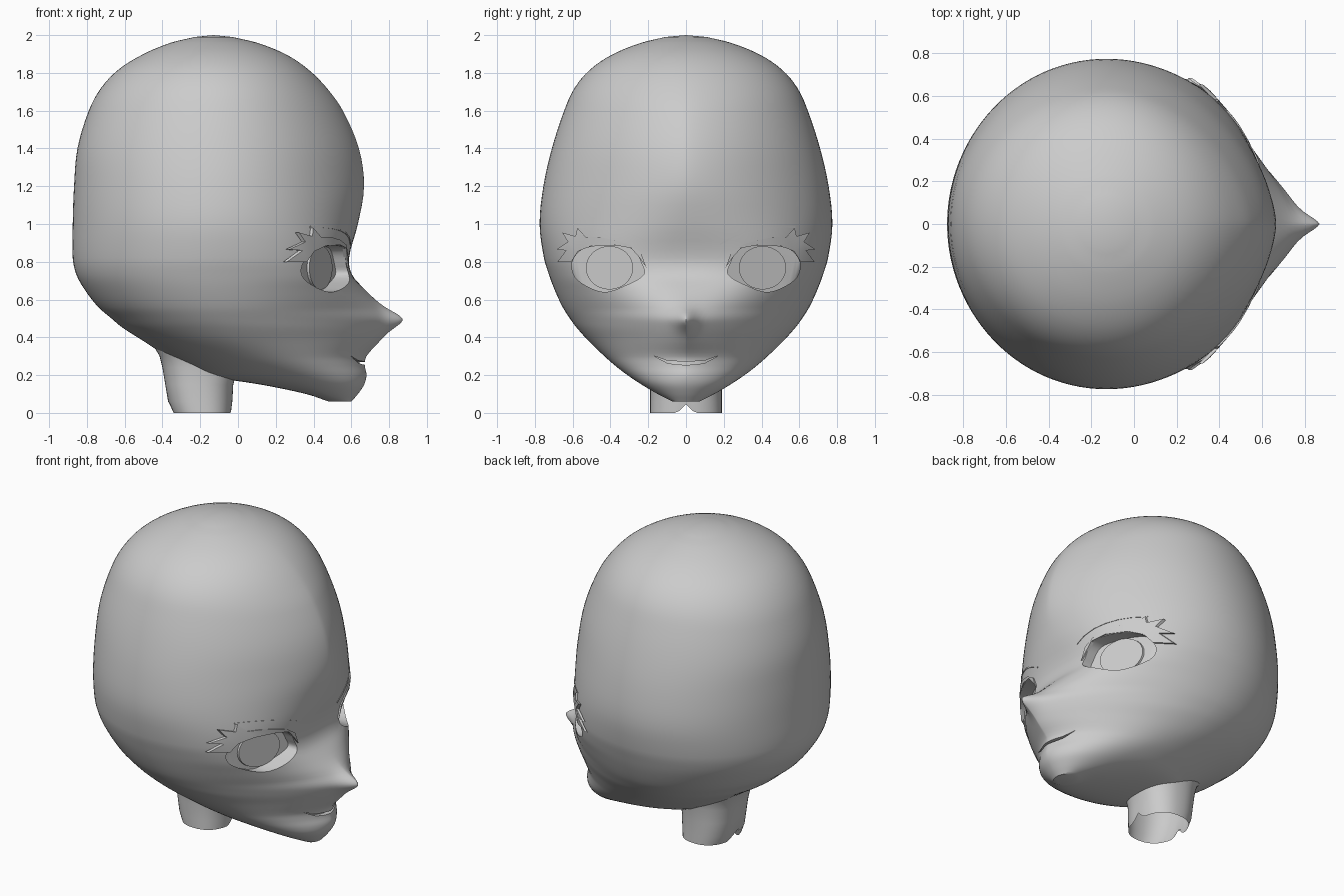
import bpy, bmesh
from math import sin, cos, pi, radians, exp

if "Cube" in bpy.data.objects:
    bpy.data.objects.remove(bpy.data.objects["Cube"])

# Head levels: z, back x, front x, half width, x of widest point, front roundness
LEVELS = [
    (0.06, 0.48, 0.60, 0.07, 0.55, 2.0), (0.10, 0.36, 0.635, 0.15, 0.47, 1.9),
    (0.15, 0.12, 0.668, 0.235, 0.38, 1.8), (0.20, -0.20, 0.68, 0.31, 0.28, 1.6),
    (0.25, -0.30, 0.672, 0.375, 0.19, 1.5), (0.30, -0.38, 0.68, 0.432, 0.11, 1.4),
    (0.38, -0.50, 0.75, 0.515, 0.0, 1.2), (0.45, -0.61, 0.80, 0.578, -0.05, 1.1),
    (0.50, -0.67, 0.815, 0.615, -0.08, 1.1), (0.56, -0.74, 0.765, 0.653, -0.10, 1.3),
    (0.65, -0.81, 0.675, 0.695, -0.12, 1.9), (0.73, -0.855, 0.605, 0.725, -0.13, 2.6),
    (0.82, -0.875, 0.588, 0.752, -0.13, 2.7), (1.00, -0.875, 0.635, 0.775, -0.13, 2.0),
    (1.20, -0.868, 0.667, 0.755, -0.13, 1.6), (1.40, -0.85, 0.64, 0.71, -0.13, 1.55),
    (1.60, -0.79, 0.555, 0.645, -0.13, 1.6), (1.72, -0.725, 0.47, 0.59, -0.13, 1.7),
    (1.82, -0.63, 0.37, 0.505, -0.13, 1.8), (1.90, -0.50, 0.25, 0.385, -0.13, 1.9),
    (1.96, -0.355, 0.10, 0.235, -0.13, 2.0), (1.99, -0.23, -0.03, 0.11, -0.13, 2.0),
]


def section(z):
    """Smoothly interpolated level values at height z."""
    n = len(LEVELS)
    i = max([0] + [k for k in range(n - 1) if LEVELS[k][0] <= z])
    a, b = LEVELS[i], LEVELS[i + 1]
    h = b[0] - a[0]
    t = min(1, max(0, (z - a[0]) / h))

    def slope(k, c):
        p, q = LEVELS[max(k - 1, 0)], LEVELS[min(k + 1, n - 1)]
        return (q[c] - p[c]) / (q[0] - p[0]) * h
    return [a[c] * (2*t**3 - 3*t*t + 1) + b[c] * (3*t*t - 2*t**3)
            + slope(i, c) * (t**3 - 2*t*t + t) + slope(i + 1, c) * (t**3 - t*t)
            for c in range(1, 6)]


def face_x(y, z):
    """x of the face surface at (y, z)."""
    xb, xf, w, xm, p = section(z)
    return xm + (xf - xm) * max(0, 1 - min(1, abs(y) / w) ** p) ** 0.5


def make_object(name, bm):
    bmesh.ops.recalc_face_normals(bm, faces=bm.faces)
    mesh = bpy.data.meshes.new(name)
    bm.to_mesh(mesh)
    bm.free()
    ob = bpy.data.objects.new(name, mesh)
    bpy.context.collection.objects.link(ob)
    return ob


def smooth(ob, angle):
    bpy.ops.object.select_all(action='DESELECT')
    ob.select_set(True)
    bpy.context.view_layer.objects.active = ob
    bpy.ops.object.shade_smooth_by_angle(angle=radians(angle))


def skin(bm, rings):
    rows = [[bm.verts.new(p) for p in r] for r in rings]
    n = len(rows[0])
    for lo, hi in zip(rows, rows[1:]):
        for i in range(n):
            bm.faces.new((lo[i], lo[(i+1) % n], hi[(i+1) % n], hi[i]))
    return rows


def prism(name, outline, back, front):
    """Solid with a (y, z) outline between two x surfaces."""
    bm = bmesh.new()
    rows = skin(bm, [[(f(y, z), y, z) for y, z in outline] for f in (back, front)])
    caps = [bm.faces.new(r) for r in rows]
    bmesh.ops.recalc_face_normals(bm, faces=bm.faces)
    bmesh.ops.triangulate(bm, faces=caps)
    return make_object(name, bm)


def rounded(pts, steps=4):
    """Closed Catmull-Rom curve."""
    out, n = [], len(pts)
    for i in range(n):
        a, b, c, d = (pts[(i + k) % n] for k in (-1, 0, 1, 2))
        for s in range(steps):
            t = s / steps
            out.append(tuple(0.5 * (2*b[k] + (c[k]-a[k])*t + (2*a[k]-5*b[k]+4*c[k]-d[k])*t*t
                             + (3*b[k]-a[k]-3*c[k]+d[k])*t**3) for k in (0, 1)))
    return out


# Head shell, with a small pointed nose bump
N = 56
rings = []
for a, b in zip(LEVELS, LEVELS[1:]):
    rings += [a[0] + (b[0] - a[0]) * k / 4 for k in range(4)]
rings.append(LEVELS[-1][0])


def head_ring(z):
    xb, xf, w, xm, p = section(z)
    half = []
    for i in range(N + 1):
        t = pi * i / N
        c, s = cos(t), max(0, sin(t))
        if c > 0:
            y = w * s ** (2 / p)
            nose = 0.055 * exp(-(y / 0.05) ** 2 - ((z - 0.495) / 0.055) ** 2)
            half.append((xm + (xf - xm) * c + nose, y, z))
        else:
            half.append((xm + (xm - xb) * c, w * s, z))
    return half + [(x, -y, zz) for x, y, zz in half[-2:0:-1]]


bm = bmesh.new()
rows = skin(bm, [head_ring(z) for z in rings])
bm.faces.new(rows[0])
crown = bm.verts.new((-0.13, 0, 2.0))
top = rows[-1]
for i in range(len(top)):
    bm.faces.new((top[i], top[(i + 1) % len(top)], crown))
head = make_object("head", bm)

# Eye, lash, brow and mouth outlines in (y, z)
EYE = rounded([(0.225, 0.73), (0.235, 0.79), (0.28, 0.865), (0.38, 0.885), (0.50, 0.88),
               (0.57, 0.85), (0.605, 0.78), (0.57, 0.70), (0.44, 0.64), (0.32, 0.675)])
IRIS = [(0.405 + 0.125 * cos(k * pi / 16), 0.768 + 0.115 * sin(k * pi / 16)) for k in range(32)]
LASH = [(0.21, 0.77), (0.24, 0.85), (0.30, 0.89), (0.38, 0.915), (0.46, 0.93), (0.53, 0.93),
        (0.575, 0.98), (0.585, 0.935), (0.655, 0.955), (0.625, 0.905), (0.685, 0.865),
        (0.635, 0.86), (0.68, 0.80), (0.607, 0.80), (0.572, 0.855), (0.50, 0.885),
        (0.38, 0.890), (0.29, 0.872), (0.245, 0.82)]
BROW_LINE = [(0.18, 0.897), (0.24, 0.93), (0.31, 0.957), (0.38, 0.974), (0.45, 0.985),
             (0.52, 0.99), (0.58, 0.988)]
BROW = BROW_LINE + [(y, z - 0.009) for y, z in BROW_LINE[::-1]]
MOUTH = [(-0.17, 0.302), (-0.10, 0.277), (0, 0.270), (0.10, 0.277), (0.17, 0.302),
         (0.10, 0.264), (0.05, 0.256), (0, 0.254), (-0.05, 0.256), (-0.10, 0.264)]


def eye_plane(y, z):
    return 0.50 - (abs(y) - 0.28) * 0.49


def socket_floor(y, z):
    return min(eye_plane(y, z) - 0.012, face_x(y, z) - 0.02)


def lash_front(y, z):
    return face_x(y, z) + 0.008 + 0.04 * max(0, (abs(y) - 0.56) / 0.12)


cutters = [prism("mouth_cutter", MOUTH, lambda y, z: face_x(y, z) - 0.03, lambda y, z: 1.0)]
for side, s in (("left", 1), ("right", -1)):
    def flip(pts):
        return [(s * y, z) for y, z in pts]
    cutters.append(prism("eye_cutter_" + side, flip(EYE), socket_floor, lambda y, z: 1.0))
    parts = [
        prism("iris_" + side, flip(IRIS), lambda y, z: eye_plane(y, z) - 0.03, eye_plane),
        prism("lashes_" + side, flip(LASH), lambda y, z: lash_front(y, z) - 0.02, lash_front),
        prism("brow_" + side, flip(BROW), lambda y, z: face_x(y, z) - 0.01,
              lambda y, z: face_x(y, z) + 0.004)]
    for ob in parts:
        smooth(ob, 30)

# Carve sockets and mouth
bpy.context.view_layer.objects.active = head
for c in cutters:
    c.hide_render = True
    m = head.modifiers.new("carve", 'BOOLEAN')
    m.operation, m.solver, m.object = 'DIFFERENCE', 'EXACT', c
    bpy.ops.object.modifier_apply(modifier=m.name)
    bpy.data.objects.remove(c)
smooth(head, 45)

# Open neck, notched front and back at the bottom
NECK = [(0.0, -0.345, -0.035, 0.19), (0.06, -0.37, -0.03, 0.19), (0.15, -0.385, -0.025, 0.19),
        (0.24, -0.40, 0.0, 0.195), (0.30, -0.415, 0.02, 0.205), (0.36, -0.45, 0.06, 0.23)]
neck_rings = []
for z, x0, x1, w in NECK:
    ring = []
    for k in range(48):
        c, s = cos(k * pi / 24), sin(k * pi / 24)
        x = (x0 + x1) / 2 + (x1 - x0) / 2 * (abs(c) ** 0.85) * (1 if c > 0 else -1)
        y = w * (abs(s) ** 0.85) * (1 if s > 0 else -1)
        notch = max(0, 0.045 - abs(y)) if z == 0 else 0
        ring.append((x, y, z + notch))
    neck_rings.append(ring)
bm = bmesh.new()
skin(bm, neck_rings)
smooth(make_object("neck", bm), 40)
